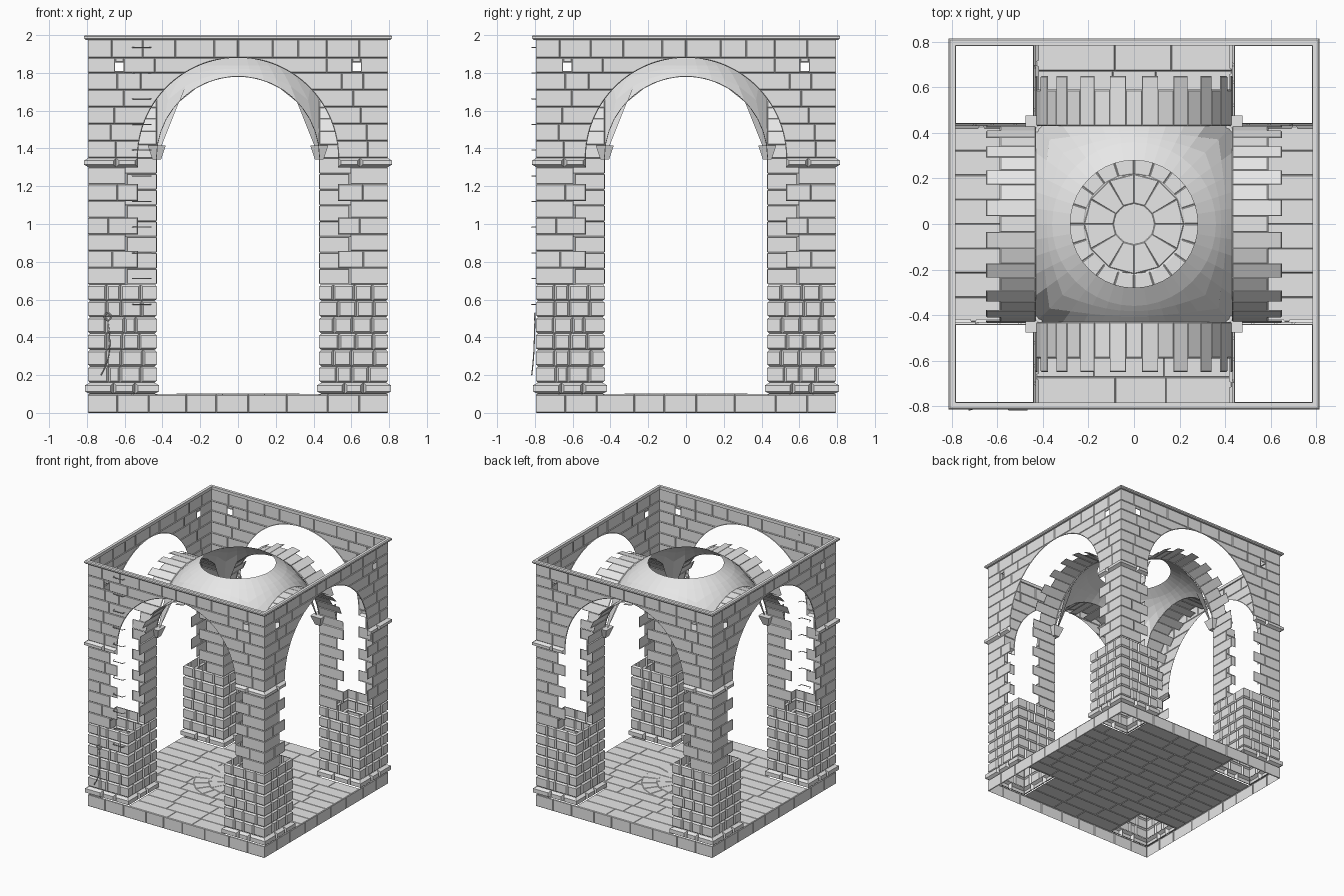
import bpy, bmesh, math, random
from mathutils import Vector

cube = bpy.data.objects.get("Cube")
if cube:
    bpy.data.objects.remove(cube, do_unlink=True)
rng = random.Random(4)

stone = bpy.data.materials.new("pale_grey_stone")
stone.use_nodes = True
colour = (0.8, 0.8, 0.8, 1)
stone.diffuse_color = colour
stone.node_tree.nodes["Principled BSDF"].inputs["Base Color"].default_value = colour

HALF, PASSAGE = 0.795, 0.43          # outer wall face, passage half width
SPRING, OPEN = 1.35, 0.53            # springing height, facade arch radius
STEP, CORBEL = 0.68, 1.30            # top of solid piers, underside of band
FINE = dict(h=0.004, e=0.004, width=0.16)
BOLD = dict(h=0.012, e=0.01, width=0.095)
BULGE = dict(h=0.025, e=0.014, width=0.12)


def finish(bm, name, copies=1):
    """Turn a bmesh into one object, or four around the centre."""
    mesh = bpy.data.meshes.new(name)
    bm.to_mesh(mesh)
    bm.free()
    mesh.materials.append(stone)
    names = [name] if copies == 1 else [f"{p}_{name}" for p in ("front", "right", "back", "left")]
    for i, n in enumerate(names):
        ob = bpy.data.objects.new(n, mesh)
        ob.rotation_euler.z = i * math.pi / 2
        bpy.context.collection.objects.link(ob)


def outline(l, r, b, t, arch):
    if not arch:
        return [(l, b), (r, b), (r, t), (l, t)]
    side = []
    for k in range(9):
        z = b + (t - b) * math.cos(k / 8 * math.pi / 2)
        side.append((math.sqrt(max(0, arch ** 2 - (z - SPRING) ** 2)), z))
    return [(r, b), (r, t)] + side


def block(bm, place, l, r, b, t, h, e, el=None, er=None, arch=0, flip=False):
    """One stone: an outline with a raised, inset face."""
    el = e if el is None else el
    er = e if er is None else er
    low = [bm.verts.new(place(u, v, 0)) for u, v in outline(l, r, b, t, arch)]
    top = [bm.verts.new(place(u, v, h)) for u, v in
           outline(l + el, r - er, b + e, t - e, arch + e if arch else 0)]
    n = len(low)
    rings = [top] + [[low[i], low[(i + 1) % n], top[(i + 1) % n], top[i]] for i in range(n)]
    for ring in rings:
        bm.faces.new(ring[::-1] if flip else ring)


def split(a, b, width):
    n = max(1, round((b - a) / width))
    w = (b - a) / n
    return [a + w * (i + (rng.uniform(-0.22, 0.22) if 0 < i < n else 0)) for i in range(n + 1)]


def course(bm, s, face, u0, u1, z0, z1, h, e, width, lc=False, rc=False, arch=0):
    """A row of stones on a wall facing -y; lc and rc mark outside corners."""
    def place(u, z, k):
        return Vector((s * u, -(face - h + k), z))
    cuts = split(u0, u1, width)
    cuts[0] += h if lc else 0
    cuts[-1] -= h if rc else 0
    last = len(cuts) - 2
    for i in range(last + 1):
        block(bm, place, cuts[i], cuts[i + 1], z0, z1, h, e,
              -h if lc and i == 0 else e, -h if rc and i == last else e,
              arch if i == 0 else 0, s < 0)


def levels(a, b, n):
    zs = [a + (b - a) * i / n for i in range(n + 1)]
    return list(zip(zs, zs[1:]))


# Outer walls: base, solid pier, toothed shaft, band, arched wall, small windows
bm = bmesh.new()
course(bm, 1, HALF, -HALF, HALF, 0, 0.097, 0.005, 0.004, 0.18, True, True)
for s in (1, -1):
    course(bm, s, 0.81, 0.418, 0.81, 0.1, 0.16, **BULGE, lc=True, rc=True)
    for z0, z1 in levels(0.16, STEP, 6):
        course(bm, s, HALF, PASSAGE, HALF, z0, z1, **BOLD, lc=True, rc=True)
    for i, (z0, z1) in enumerate(levels(STEP, CORBEL, 7)):
        course(bm, s, HALF, 0.53 if i % 2 else 0.595, HALF, z0, z1, **FINE, rc=True)
    course(bm, s, 0.815, OPEN, 0.815, CORBEL, SPRING, **BULGE, rc=True)
    for z0, z1 in levels(SPRING, 1.80, 5):
        a = math.sqrt(OPEN ** 2 - (z0 - SPRING) ** 2)
        course(bm, s, HALF, a, HALF, z0, z1, **FINE, rc=True, arch=OPEN)
    course(bm, s, HALF, 0.28, 0.605, 1.80, 1.88, **FINE, arch=OPEN)
    course(bm, s, HALF, 0.605, 0.65, 1.80, 1.81, 0.004, 0.002, 0.1)
    course(bm, s, HALF, 0.605, 0.65, 1.855, 1.88, **FINE)
    course(bm, s, HALF, 0.65, HALF, 1.80, 1.88, **FINE, rc=True)
    course(bm, s, HALF, 0, HALF, 1.88, 1.978, **FINE, rc=True)
finish(bm, "outer_wall", 4)

# Passage faces of the piers, toothed above the solid part
bm = bmesh.new()
for s in (1, -1):
    course(bm, s, -0.418, 0.418, 0.81, 0.1, 0.16, **BULGE, lc=True, rc=True)
    for z0, z1 in levels(0.16, STEP, 6):
        course(bm, s, -PASSAGE, PASSAGE, HALF, z0, z1, **BOLD, lc=True, rc=True)
    for i, (z0, z1) in enumerate(levels(STEP, SPRING, 8)):
        course(bm, s, -PASSAGE, PASSAGE, 0.65 if i % 2 else 0.59, z0, z1, **FINE, lc=True)
finish(bm, "pier_inner_face", 4)

# Barrel vault strips with alternating long and short stones
bm = bmesh.new()


def on_vault(a, depth, k):
    r = PASSAGE + k
    return Vector((r * math.cos(a), -depth, SPRING + r * math.sin(a)))


COUNT = 19
for i in range(COUNT):
    block(bm, on_vault, math.pi * i / COUNT, math.pi * (i + 1) / COUNT,
          PASSAGE, 0.59 if i % 2 else 0.65, 0.004, 0.005)
finish(bm, "vault", 4)

# Dome on pendentives with an open eye
bm = bmesh.new()
SEG, RADIUS = 40, PASSAGE * math.sqrt(2)
rows = []
for j in range(5):
    row = []
    for i in range(SEG):
        a = 2 * math.pi * i / SEG
        edge = PASSAGE / max(abs(math.cos(a)), abs(math.sin(a)))
        r = 0.28 if j == 4 else edge + (0.36 - edge) * j / 3
        z = SPRING + math.sqrt(max(0, RADIUS ** 2 - r * r))
        row.append(bm.verts.new((r * math.cos(a), r * math.sin(a), z)))
    rows.append(row)
for lo, hi in zip(rows, rows[1:]):
    for i in range(SEG):
        k = (i + 1) % SEG
        bm.faces.new((lo[i], lo[k], hi[k], hi[i]))
finish(bm, "dome")

# Corbels under the dome corners
for sx in (1, -1):
    for sy in (1, -1):
        bpy.ops.mesh.primitive_cone_add(vertices=4, radius1=0.032, radius2=0.067, depth=0.075,
                                        location=(sx * 0.43, sy * 0.43, 1.378))
        ob = bpy.context.object
        ob.rotation_euler.z = math.pi / 4
        ob.name = f"{'left' if sx > 0 else 'right'}_{'back' if sy > 0 else 'front'}_corbel"
        ob.data.materials.append(stone)

# Cross-shaped paved floor
bm = bmesh.new()


def on_floor(x, y, k):
    return Vector((x, y, 0.095 + k))


for half, rows_y in ((PASSAGE, levels(-HALF, -PASSAGE, 3)), (HALF, levels(-PASSAGE, PASSAGE, 8)),
                     (PASSAGE, levels(PASSAGE, HALF, 3))):
    for y0, y1 in rows_y:
        cuts = split(-half, half, 0.26)
        for x0, x1 in zip(cuts, cuts[1:]):
            block(bm, on_floor, x0, x1, y0, y1, 0.004, 0.003)
finish(bm, "floor")

# Round paving pattern
bm = bmesh.new()


def on_rosette(a, r, k):
    return Vector((r * math.cos(a), r * math.sin(a), 0.099 + k))


for r0, r1, n in ((0.09, 0.22, 12), (0.22, 0.33, 20)):
    for i in range(n):
        block(bm, on_rosette, 2 * math.pi * i / n, 2 * math.pi * (i + 1) / n,
              r0, r1, 0.003, 0.004, 0.015, 0.015, flip=True)
bmesh.ops.create_circle(bm, cap_ends=True, segments=24, radius=0.088)
for v in bm.verts:
    v.co.z = v.co.z or 0.102
finish(bm, "floor_rosette")

# Coping around the wall top
bm = bmesh.new()
profile = [(0.785, 1.975), (0.808, 1.975), (0.815, 1.982), (0.815, 1.993), (0.808, 2.0), (0.785, 2.0)]
corners = [(1, 1), (-1, 1), (-1, -1), (1, -1)]
loops = [[bm.verts.new((r * x, r * y, z)) for r, z in profile] for x, y in corners]
for i in range(4):
    a, b = loops[i], loops[(i + 1) % 4]
    for j in range(len(profile)):
        k = (j + 1) % len(profile)
        bm.faces.new((a[j], b[j], b[k], a[k]))
bmesh.ops.recalc_face_normals(bm, faces=bm.faces)
finish(bm, "coping")


# Climbing rungs, hanging ring and rope
def wire(name, points, radius, kind="POLY"):
    cu = bpy.data.curves.new(name, "CURVE")
    cu.dimensions = "3D"
    cu.bevel_depth, cu.bevel_resolution, cu.use_fill_caps = radius, 1, True
    sp = cu.splines.new(kind)
    sp.points.add(len(points) - 1)
    for p, co in zip(sp.points, points):
        p.co = (*co, 1)
    if kind == "NURBS":
        sp.order_u, sp.use_endpoint_u = 3, True
    cu.materials.append(stone)
    bpy.context.collection.objects.link(bpy.data.objects.new(name, cu))


for i in range(11):
    z = 0.575 + 0.136 * i
    wire(f"rung_{i + 1}", [(-0.56, -0.79, z), (-0.55, -0.817, z),
                           (-0.47, -0.817, z), (-0.46, -0.79, z)], 0.003)
wire("rope", [(-0.69, -0.8, 0.49), (-0.675, -0.802, 0.4), (-0.685, -0.808, 0.27),
              (-0.725, -0.817, 0.2)], 0.003, "NURBS")
bpy.ops.mesh.primitive_torus_add(major_radius=0.018, minor_radius=0.004, major_segments=16,
                                 minor_segments=6, location=(-0.69, -0.8, 0.51),
                                 rotation=(math.pi / 2, 0, 0))
bpy.context.object.name = "rope_ring"
bpy.context.object.data.materials.append(stone)
